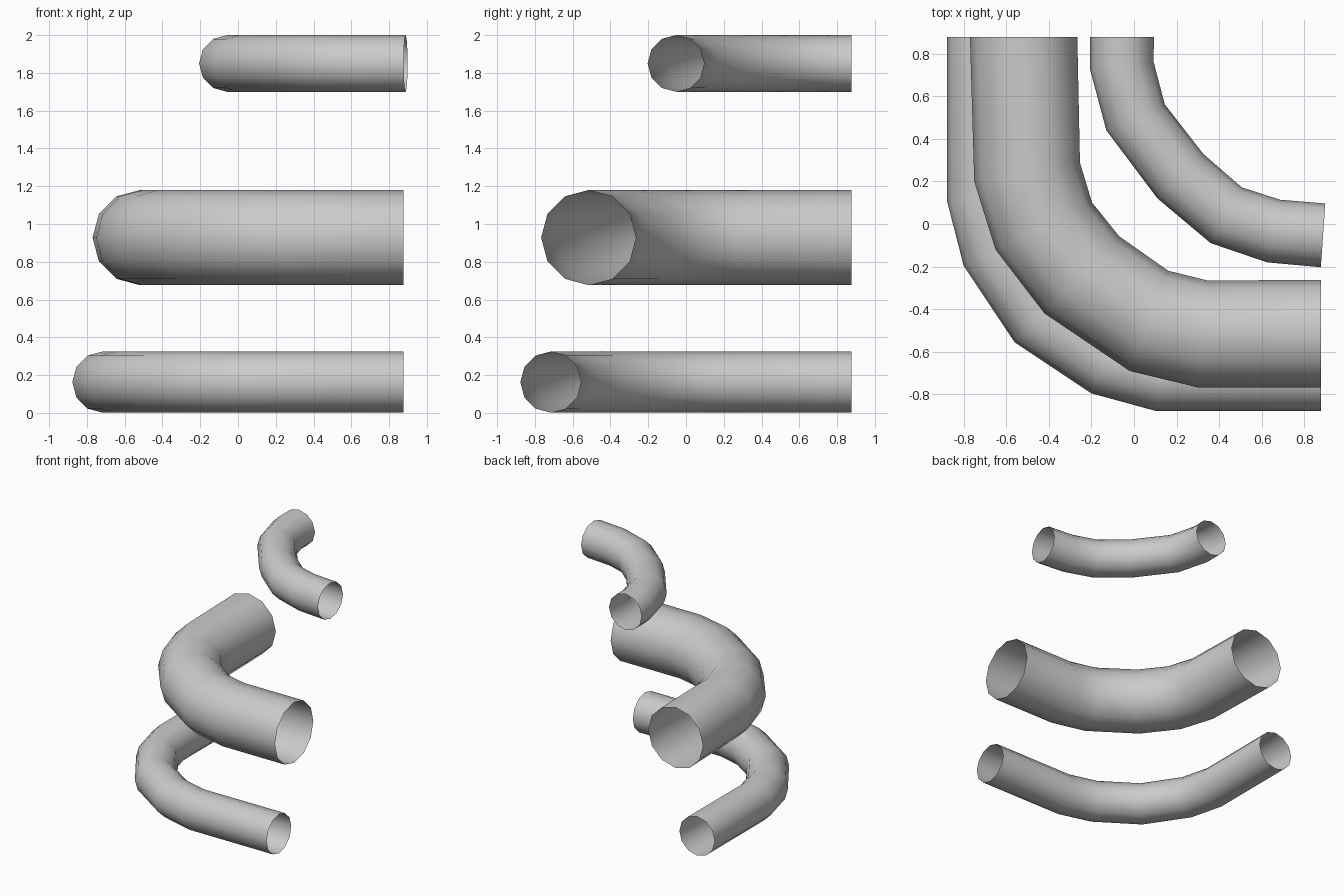
import bpy
import bmesh
from math import sin, cos, pi, radians
from mathutils import Vector

cube = bpy.data.objects.get("Cube")
if cube:
    bpy.data.objects.remove(cube, do_unlink=True)

SIDES = 12

grey = bpy.data.materials.new("pipe_grey")
grey.use_nodes = True
colour = (0.6, 0.6, 0.6, 1)
grey.diffuse_color = colour
grey.node_tree.nodes["Principled BSDF"].inputs["Base Color"].default_value = colour


def bent_pipe(name, radius, height, stations):
    """Open tube; each station is the outer edge point (x, y) and the ring's turn in degrees."""
    bm = bmesh.new()
    rings = []
    for x, y, turn in stations:
        inward = Vector((cos(radians(turn)), sin(radians(turn)), 0))
        centre = Vector((x, y, height)) + inward * radius
        ring = []
        for i in range(SIDES):
            a = 2 * pi * i / SIDES
            ring.append(bm.verts.new(centre + radius * (inward * cos(a) + Vector((0, 0, sin(a))))))
        rings.append(ring)
    for a, b in zip(rings, rings[1:]):
        for i in range(SIDES):
            j = (i + 1) % SIDES
            bm.faces.new((a[i], a[j], b[j], b[i]))
    # Face the walls outward
    bm.normal_update()
    face = bm.faces[:][0]
    first = sum((v.co for v in rings[0]), Vector()) / SIDES
    if face.normal.dot(face.calc_center_median() - first) < 0:
        bmesh.ops.reverse_faces(bm, faces=bm.faces[:])
    for f in bm.faces:
        f.smooth = True
    mesh = bpy.data.meshes.new(name)
    bm.to_mesh(mesh)
    bm.free()
    mesh.materials.append(grey)
    obj = bpy.data.objects.new(name, mesh)
    bpy.context.collection.objects.link(obj)
    return obj


END = 0.877

# Long slim pipe at the bottom
bent_pipe("lower_pipe", 0.162, 0.163, [
    (-END, END, 0), (-END, 0.105, 7.5), (-0.8, -0.195, 24), (-0.56, -0.555, 45),
    (-0.2, -0.795, 66), (0.1, -END, 82.5), (END, -END, 90)])

# Thick pipe in the middle
bent_pipe("middle_pipe", 0.252, 0.928, [
    (-0.77, END, 0), (-0.75, 0.2, 10), (-0.65, -0.12, 26), (-0.42, -0.42, 46),
    (-0.02, -0.69, 69), (0.3, -0.767, 85), (END, -0.767, 90)])

# Short slim pipe at the top
bent_pipe("upper_pipe", 0.15, 1.85, [
    (-0.206, END, 0), (-0.206, 0.725, 7.5), (-0.13, 0.44, 24), (0.11, 0.12, 44),
    (0.36, -0.09, 61), (0.625, -0.18, 78.5), (END, -0.203, 86)])
